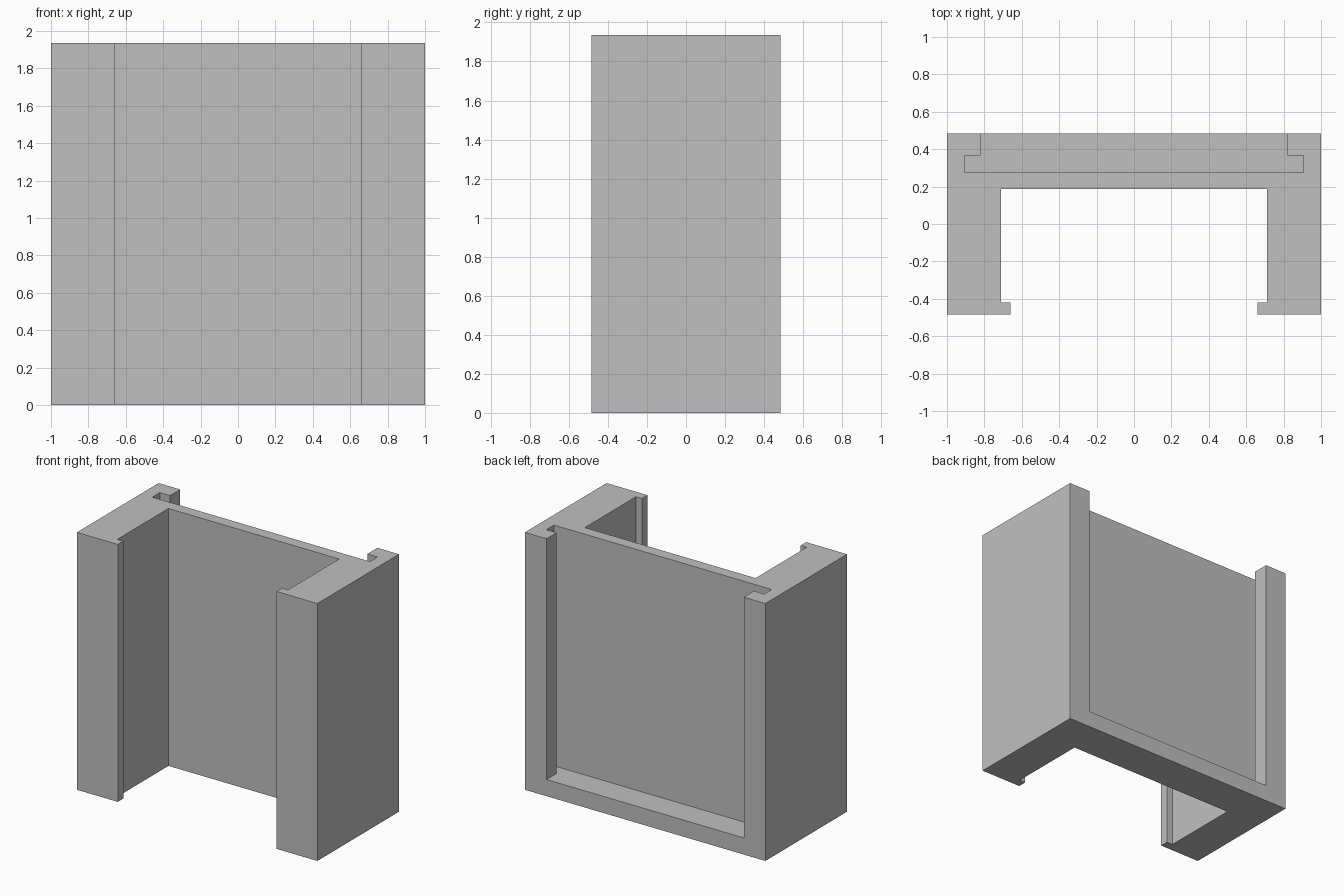
import bpy
import bmesh

cube = bpy.data.objects.get("Cube")
if cube:
    bpy.data.objects.remove(cube, do_unlink=True)

HEIGHT = 1.935
FLOOR = 0.125
BACK = 0.485

grey = bpy.data.materials.new("light grey")
grey.use_nodes = True
colour = (0.53, 0.53, 0.53, 1)
grey.diffuse_color = colour
grey.node_tree.nodes["Principled BSDF"].inputs["Base Color"].default_value = colour


def extrude_profile(name, half, bottom, top):
    """Mirror a half profile across x = 0 and extrude it upward."""
    outline = half + [(-x, y) for x, y in reversed(half)]
    bm = bmesh.new()
    face = bm.faces.new([bm.verts.new((x, y, bottom)) for x, y in outline])
    result = bmesh.ops.extrude_face_region(bm, geom=[face])
    verts = [g for g in result["geom"] if isinstance(g, bmesh.types.BMVert)]
    bmesh.ops.translate(bm, verts=verts, vec=(0, 0, top - bottom))
    bmesh.ops.recalc_face_normals(bm, faces=bm.faces)
    mesh = bpy.data.meshes.new(name)
    bm.to_mesh(mesh)
    bm.free()
    mesh.materials.append(grey)
    obj = bpy.data.objects.new(name, mesh)
    bpy.context.collection.objects.link(obj)
    return obj


# Channel body: side walls with front lips, joined by the rear wall
body = extrude_profile("channel_body", [
    (1, BACK), (1, -0.485), (0.66, -0.485), (0.66, -0.42),
    (0.71, -0.42), (0.71, 0.188)], 0, HEIGHT)

# Stepped slot, open at the back and top, stopping above the floor
slot = extrude_profile("slot_cutter", [
    (0.82, BACK + 0.1), (0.82, 0.365), (0.905, 0.365), (0.905, 0.275)],
    FLOOR, HEIGHT + 0.1)
slot.hide_render = True

cut = body.modifiers.new("slot", "BOOLEAN")
cut.operation = "DIFFERENCE"
cut.solver = "EXACT"
cut.object = slot

# Bake the cut and discard the cutter
bpy.context.view_layer.objects.active = body
body.select_set(True)
bpy.ops.object.modifier_apply(modifier=cut.name)
bpy.data.objects.remove(slot, do_unlink=True)
